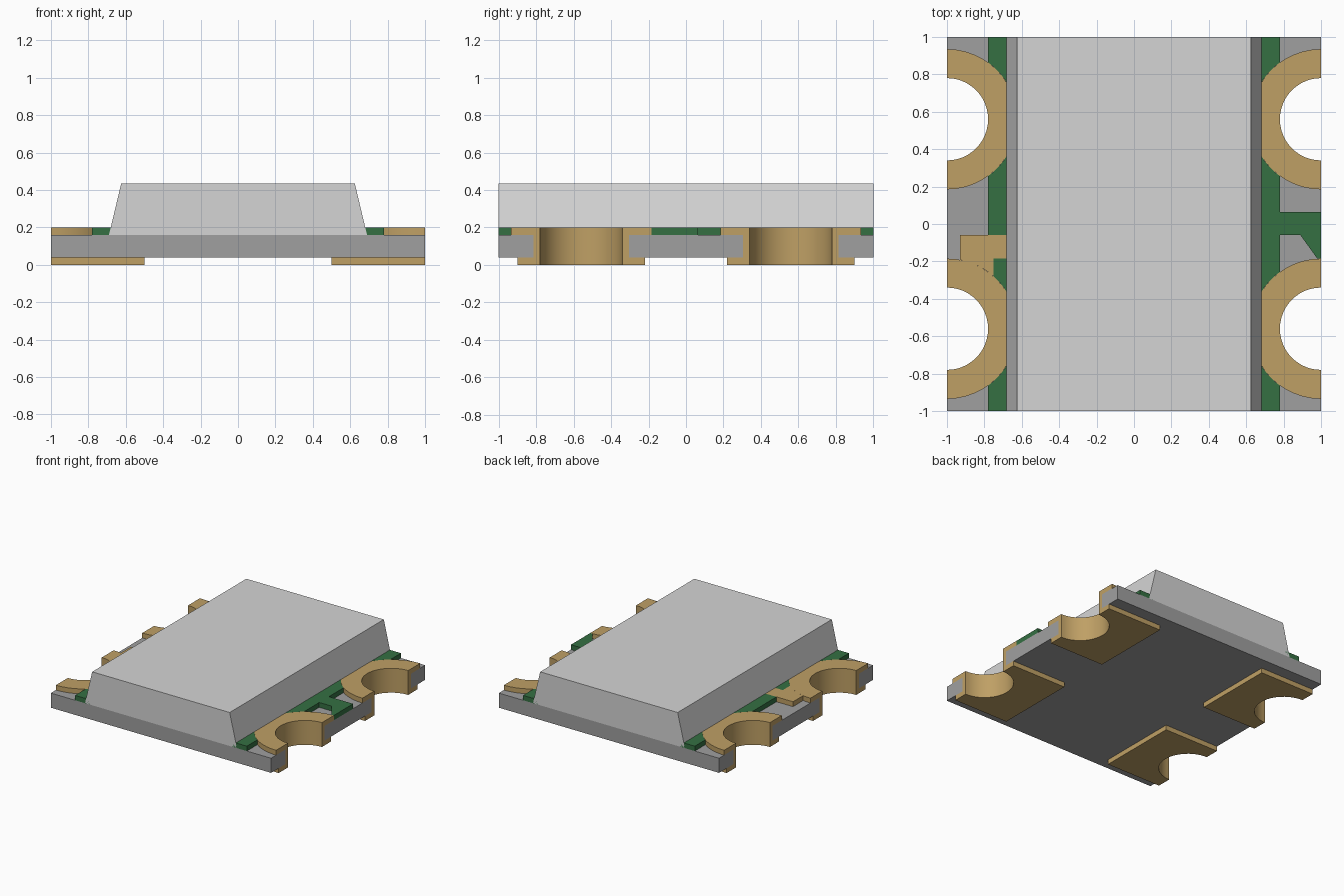
import bpy
import bmesh
from math import sin, cos, radians, degrees, acos

cube = bpy.data.objects.get("Cube")
if cube:
    bpy.data.objects.remove(cube, do_unlink=True)


def material(name, rgb):
    m = bpy.data.materials.new(name)
    m.use_nodes = True
    m.diffuse_color = (*rgb, 1)
    m.node_tree.nodes["Principled BSDF"].inputs["Base Color"].default_value = (*rgb, 1)
    return m


GOLD = material("gold plating", (0.52, 0.35, 0.13))
GREEN = material("green solder mask", (0.035, 0.16, 0.055))
GREY = material("grey substrate", (0.35, 0.35, 0.35))
PALE = material("pale lens", (0.66, 0.66, 0.66))

# Heights of the layers
PAD_TOP, BOARD_TOP, COPPER_TOP, LENS_TOP = 0.04, 0.16, 0.2, 0.435
# Plated half holes on the side edges
HOLE_Y, HOLE_R, BARREL_R, RING_R = 0.56, 0.22, 0.255, 0.375
MASK_X, HIDDEN_X = 0.78, 0.65


def arc(side, cy, r, a0, a1, n=24):
    """Points round an edge hole; angle 0 points to the board's middle."""
    angles = [radians(a0 + (a1 - a0) * i / n) for i in range(n + 1)]
    return [(side * (1 - r * cos(a)), cy + r * sin(a)) for a in angles]


def prism(name, outline, z0, z1, mat):
    """Extrude a flat outline between two heights."""
    bm = bmesh.new()
    base = bm.faces.new([bm.verts.new((x, y, z0)) for x, y in outline])
    grown = bmesh.ops.extrude_face_region(bm, geom=[base], use_keep_orig=True)
    for v in grown["geom"]:
        if isinstance(v, bmesh.types.BMVert):
            v.co.z = z1
    bmesh.ops.recalc_face_normals(bm, faces=bm.faces)
    mesh = bpy.data.meshes.new(name)
    bm.to_mesh(mesh)
    bm.free()
    mesh.materials.append(mat)
    obj = bpy.data.objects.new(name, mesh)
    bpy.context.collection.objects.link(obj)
    bpy.ops.object.select_all(action="DESELECT")
    obj.select_set(True)
    bpy.context.view_layer.objects.active = obj
    bpy.ops.object.shade_smooth_by_angle(angle=radians(30))
    return obj


# Board with four notches
prism("board",
      [(1, -1)] + arc(1, -HOLE_Y, BARREL_R, -90, 90) + arc(1, HOLE_Y, BARREL_R, -90, 90)
      + [(1, 1), (-1, 1)] + arc(-1, HOLE_Y, BARREL_R, 90, -90)
      + arc(-1, -HOLE_Y, BARREL_R, 90, -90) + [(-1, -1)],
      PAD_TOP, BOARD_TOP, GREY)

# Lens: a trapezium swept from front to back
lens = prism("lens", [(-0.69, -1), (0.69, -1), (0.69, 1), (-0.69, 1)],
             BOARD_TOP, LENS_TOP, PALE)
for v in lens.data.vertices:
    if v.co.z > 0.3:
        v.co.x *= 0.905

# Angles at which the mask's outer and hidden edges meet a ring
A = degrees(acos((1 - MASK_X) / RING_R))
B = degrees(acos((1 - HIDDEN_X) / RING_R))

for s, side in ((1, "left"), (-1, "right")):
    for t, end in ((1, "back"), (-1, "front")):
        cy = t * HOLE_Y
        tag = side + "_" + end
        hole = arc(s, cy, HOLE_R, 90, -90)
        # Contact: bottom pad, hole barrel and top ring
        prism("bottom_pad_" + tag,
              [(s, cy - 0.34), (s * 0.5, cy - 0.34), (s * 0.5, cy + 0.34), (s, cy + 0.34)] + hole,
              0, PAD_TOP, GOLD)
        prism("hole_barrel_" + tag, arc(s, cy, BARREL_R, -90, 90) + hole,
              PAD_TOP, BOARD_TOP, GOLD)
        prism("top_ring_" + tag, arc(s, cy, RING_R, -90, 90) + hole,
              BOARD_TOP, COPPER_TOP, GOLD)
        # Mask between the ring and the board corner
        prism("corner_mask_" + tag,
              [(s * HIDDEN_X, t), (s * MASK_X, t)] + arc(s, cy, RING_R, t * A, t * B, 8),
              BOARD_TOP, COPPER_TOP, GREEN)

# Middle mask on the left side, with the direction mark
prism("middle_mask_left",
      arc(1, HOLE_Y, RING_R, -B, -A, 8)
      + [(MASK_X, 0.065), (1, 0.065), (1, -0.185), (0.98, -0.185), (0.89, -0.06), (MASK_X, -0.06)]
      + arc(1, -HOLE_Y, RING_R, A, B, 8),
      BOARD_TOP, COPPER_TOP, GREEN)

# Middle mask on the right side, broken by the gold tab
prism("middle_mask_right",
      arc(-1, HOLE_Y, RING_R, -B, -A, 8) + [(-MASK_X, -0.06), (-HIDDEN_X, -0.06)],
      BOARD_TOP, COPPER_TOP, GREEN)
C = degrees(acos(0.25 / RING_R))
prism("small_mask_right",
      [(-HIDDEN_X, -0.185), (-0.75, -0.185)] + arc(-1, -HOLE_Y, RING_R, C, B, 6),
      BOARD_TOP, COPPER_TOP, GREEN)
prism("gold_tab",
      [(-0.93, -0.06), (-HIDDEN_X, -0.06), (-HIDDEN_X, -0.185), (-0.75, -0.185)]
      + arc(-1, -HOLE_Y, RING_R, C, degrees(acos(0.07 / RING_R)), 6),
      BOARD_TOP, COPPER_TOP, GOLD)
